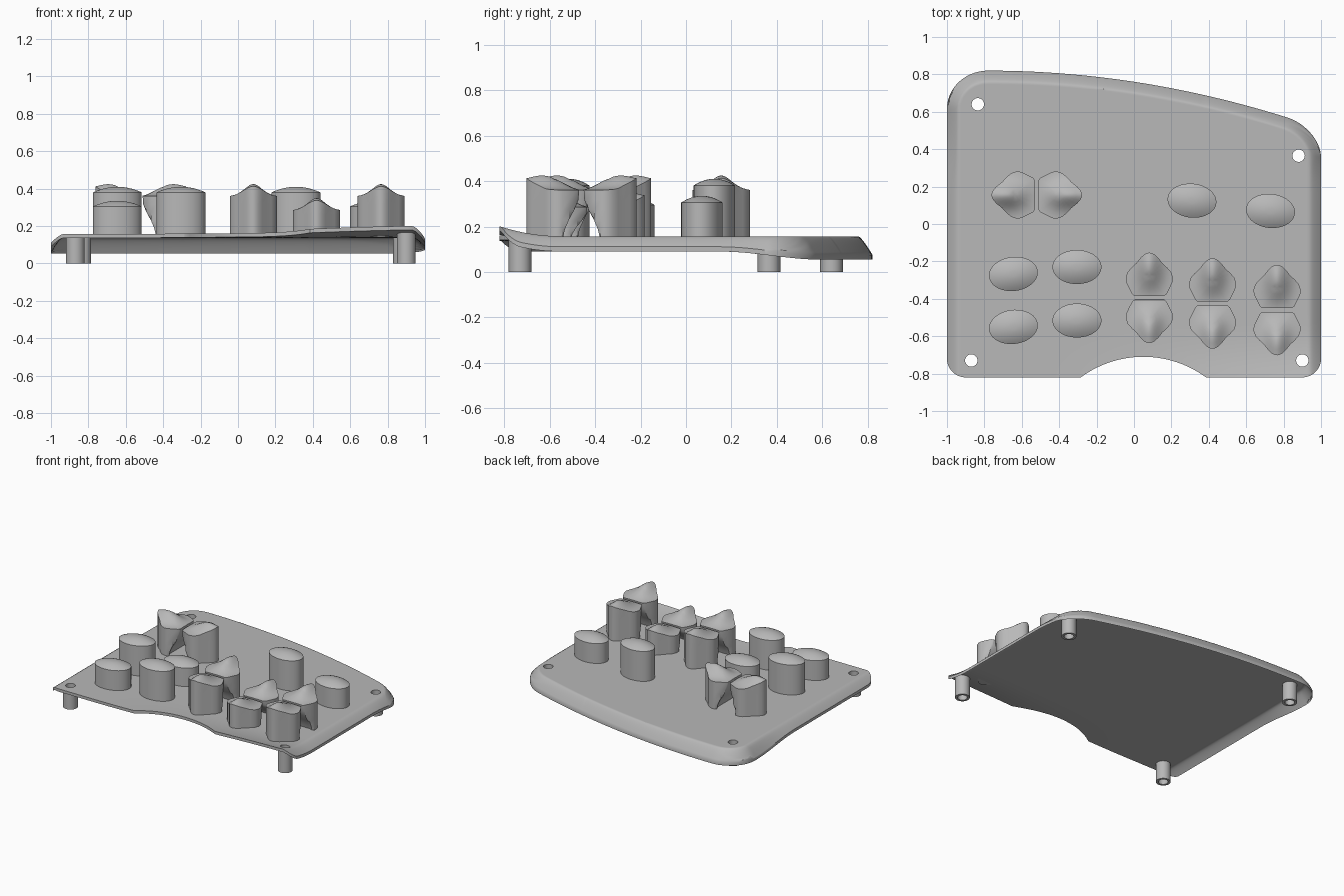
import bpy, bmesh, math
from mathutils import Matrix, Vector

cube = bpy.data.objects.get("Cube")
if cube:
    bpy.data.objects.remove(cube)

grey = bpy.data.materials.new("plain_grey")
grey.use_nodes = True
colour = (0.48, 0.48, 0.48, 1)
grey.diffuse_color = colour
grey.node_tree.nodes["Principled BSDF"].inputs["Base Color"].default_value = colour


def finish(name, bm):
    bmesh.ops.recalc_face_normals(bm, faces=bm.faces)
    mesh = bpy.data.meshes.new(name)
    bm.to_mesh(mesh)
    bm.free()
    mesh.materials.append(grey)
    obj = bpy.data.objects.new(name, mesh)
    bpy.context.collection.objects.link(obj)
    return obj


def smooth(obj, angle=35):
    bpy.ops.object.select_all(action="DESELECT")
    obj.select_set(True)
    bpy.context.view_layer.objects.active = obj
    bpy.ops.object.shade_smooth_by_angle(angle=math.radians(angle))


def loft(name, rings, closed=False):
    """Join rings of points; cap the ends unless the rings form a loop."""
    bm = bmesh.new()
    rows = [[bm.verts.new(p) for p in ring] for ring in rings]
    n = len(rows[0])
    pairs = list(zip(rows, rows[1:])) + ([(rows[-1], rows[0])] if closed else [])
    for a, b in pairs:
        for i in range(n):
            j = (i + 1) % n
            bm.faces.new((a[i], a[j], b[j], b[i]))
    if not closed:
        bm.faces.new(rows[0])
        tip = bm.verts.new(sum((v.co for v in rows[-1]), Vector()) / n)
        for i in range(n):
            bm.faces.new((rows[-1][i], rows[-1][(i + 1) % n], tip))
    return finish(name, bm)


def circle(r, z, n=32):
    return [(r * math.cos(2 * math.pi * i / n), r * math.sin(2 * math.pi * i / n), z) for i in range(n)]


def ease(t):
    t = min(max(t, 0), 1)
    return t * t * (3 - 2 * t)


def rounding(t):
    return 1 - math.sqrt(max(0, 1 - t * t)) if t > 0 else 0


# Panel outline: bowed back edge, rounded corners, arched notch in front
def back(x):
    left = 0.205 * rounding((-0.78 - x) / 0.22)
    right = 0.154 * rounding((x - 0.82) / 0.18)
    return 0.82 - 0.098 * max(x + 0.78, 0) ** 2 - left - right


def front(x):
    y = -0.82 + 0.1 * rounding((abs(x) - 0.9) / 0.1)
    arch = 0.565 ** 2 - (x - 0.05) ** 2
    return max(y, -1.275 + math.sqrt(arch)) if arch > 0 else y


xs = sorted([-math.cos(math.pi * i / 96) for i in range(97)] + [-0.285, 0.385])
back_edge = [(x, back(x)) for x in xs]


def height(x, y):
    d = min(1 - abs(x), min(math.hypot(x - a, y - b) for a, b in back_edge))
    drop = 0.046 + 0.036 * ease((y - 0.15) / 0.45)
    rim = drop * max(0, 1 - d / 0.062) ** 1.3
    lift = 0.045 * ease((x + 0.6) / 1.7) * max(0, (-0.55 - y) / 0.27) ** 2
    return 0.157 + lift - rim


# Panel shell
bm = bmesh.new()
steps = [i / 26 * 0.92 for i in range(26)] + [0.92 + 0.005 * i for i in range(17)]
grid = []
for x in xs:
    column = []
    for t in steps:
        y = front(x) + t * (back(x) - front(x))
        column.append(bm.verts.new((x, y, height(x, y))))
    grid.append(column)
for a, b in zip(grid, grid[1:]):
    for j in range(len(steps) - 1):
        bm.faces.new((a[j], b[j], b[j + 1], a[j + 1]))
under = bmesh.ops.extrude_face_region(bm, geom=bm.faces[:], use_keep_orig=True)
bmesh.ops.translate(bm, vec=(0, 0, -0.021),
                    verts=[v for v in under["geom"] if isinstance(v, bmesh.types.BMVert)])
panel = finish("panel", bm)

# Hollow legs, each under a hole in the panel
legs = {"back_right_leg": (-0.835, 0.64), "back_left_leg": (0.88, 0.365),
        "front_right_leg": (-0.87, -0.73), "front_left_leg": (0.9, -0.73)}
holes = bmesh.new()
for name, (x, y) in legs.items():
    top = height(x, y) - 0.01
    leg = loft(name, [circle(0.05, 0), circle(0.05, top), circle(0.033, top), circle(0.033, 0)], True)
    leg.location = (x, y, 0)
    smooth(leg)
    bmesh.ops.create_cone(holes, cap_ends=True, segments=32, radius1=0.033, radius2=0.033,
                          depth=0.4, matrix=Matrix.Translation((x, y, 0.15)))
cutter = finish("hole_cutter", holes)
cutter.hide_render = True
cut = panel.modifiers.new("holes", "BOOLEAN")
cut.operation, cut.solver, cut.object = "DIFFERENCE", "EXACT", cutter
bpy.ops.object.select_all(action="DESELECT")
bpy.context.view_layer.objects.active = panel
panel.select_set(True)
bpy.ops.object.modifier_apply(modifier="holes")
bpy.data.objects.remove(cutter)
smooth(panel)

BASE = 0.142
SHRINK = (0.9, 0.75, 0.6, 0.45, 0.3, 0.15)


# Oval buttons with domed tops
def oval_button(name, x, y, z, turn):
    def ring(s, h):
        return [(0.131 * s * px, 0.091 * s * py, h) for px, py, _ in circle(1, 0, 48)]
    rings = [ring(1, BASE)] + [ring(s, z + 0.03 * (1 - s * s)) for s in (1,) + SHRINK]
    obj = loft(name, rings)
    obj.location = (x, y, 0)
    obj.rotation_euler.z = math.radians(turn)
    smooth(obj)


for i, spec in enumerate([(0.31, 0.125, 0.38, -6), (0.73, 0.07, 0.305, -6), (-0.645, -0.267, 0.38, 7),
                          (-0.305, -0.23, 0.295, 0), (-0.645, -0.55, 0.305, 7), (-0.305, -0.516, 0.38, 0)]):
    oval_button(f"oval_button_{i + 1}", *spec)

# Paired buttons: straight inner side, ridged top rising to the outer tip
half = [(0.08, 0), (0.092, 0.01), (0.11, 0.045), (0.124, 0.075), (0.126, 0.1), (0.116, 0.128),
        (0.095, 0.152), (0.07, 0.175), (0.048, 0.203), (0.028, 0.222), (0.012, 0.23)]
inner = [(x, 0) for x in (-0.04, 0, 0.04)]
outline = inner + half + [(0, 0.232)] + [(-x, y) for x, y in reversed(half)]


def ridged_button(name, x, y, z, turn):
    def top(px, py):
        bell = math.exp(-(px / 0.065) ** 2)
        return z + bell * (0.064 * ease((py + 0.02) / 0.18) - 0.012 * ease((py - 0.17) / 0.07))
    rings = []
    for t in (1, 0.8, 0.6, 0.4, 0.2):
        h = BASE + (1 - t) * (z - BASE)
        tuck = 0.085 * ease((t - 0.1) / 0.9)
        rings.append([(px, max(py, tuck * (1 - py / 0.3)), h) for px, py in outline])
    for s in (1,) + SHRINK:
        pts = [(px * s, 0.11 + (py - 0.11) * s) for px, py in outline]
        rings.append([(px, py, top(px, py)) for px, py in pts])
    obj = loft(name, rings)
    obj.location = (x, y, 0)
    obj.rotation_euler.z = math.radians(turn)
    smooth(obj)


for i, (x, y, z) in enumerate([(0.082, -0.395, 0.36), (0.42, -0.425, 0.285), (0.765, -0.46, 0.36)]):
    ridged_button(f"ridged_button_back_{i + 1}", x, y + 0.01, z, 0)
    ridged_button(f"ridged_button_front_{i + 1}", x, y - 0.01, z, 180)
ridged_button("ridged_button_side_right", -0.53, 0.155, 0.36, 90)
ridged_button("ridged_button_side_left", -0.51, 0.155, 0.36, -90)
